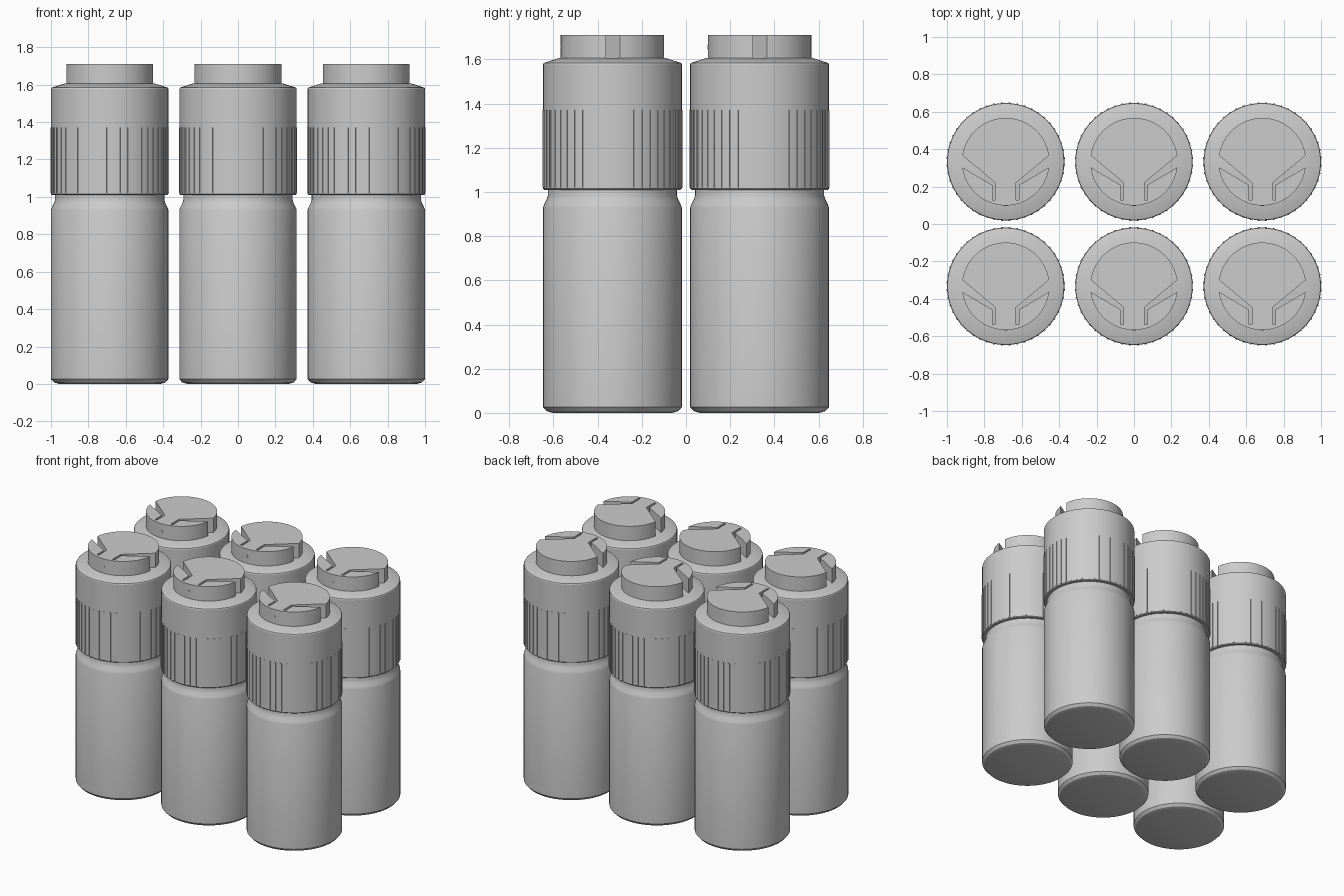
import bpy, bmesh
from math import pi, cos, sin, atan2, radians
from mathutils import Matrix

if "Cube" in bpy.data.objects:
    bpy.data.objects.remove(bpy.data.objects["Cube"])

SIDES = 64
PLACES = [(x, y) for y in (-0.333, 0.333) for x in (-0.686, 0.0, 0.686)]


def place_copies(name, bm):
    """Turn a bmesh into one mesh shared by all six bottles."""
    bmesh.ops.recalc_face_normals(bm, faces=bm.faces)
    mesh = bpy.data.meshes.new(name)
    bm.to_mesh(mesh)
    bm.free()
    for i, (x, y) in enumerate(PLACES):
        ob = bpy.data.objects.new(f"{name}_{i + 1}", mesh)
        ob.location = (x, y, 0)
        bpy.context.collection.objects.link(ob)
        if i == 0:
            bpy.ops.object.select_all(action='DESELECT')
            ob.select_set(True)
            bpy.context.view_layer.objects.active = ob
            bpy.ops.object.shade_smooth_by_angle(angle=radians(25))


def lathe(name, profile):
    """Closed solid of revolution from (radius, z) points, flat end caps."""
    bm = bmesh.new()
    rings = [[bm.verts.new((r * cos(2 * pi * k / SIDES), r * sin(2 * pi * k / SIDES), z))
              for k in range(SIDES)] for r, z in profile]
    for a, b in zip(rings, rings[1:]):
        for k in range(SIDES):
            n = (k + 1) % SIDES
            bm.faces.new((a[k], a[n], b[n], b[k]))
    bm.faces.new(rings[0][::-1])
    bm.faces.new(rings[-1])
    place_copies(name, bm)


# bottle body with chamfered foot and pinched neck
lathe("bottle_body", [(0.27, 0), (0.298, 0.008), (0.314, 0.026), (0.314, 0.93),
                      (0.309, 0.944), (0.297, 0.968), (0.292, 0.985), (0.292, 1.03)])

# screw cap with sloped shoulder
lathe("cap", [(0.309, 1.01), (0.314, 1.015), (0.314, 1.578), (0.311, 1.584),
              (0.242, 1.606)])

# thin vertical grip ribs round the cap
bm = bmesh.new()
for k in range(48):
    m = (Matrix.Rotation(2 * pi * (k + 0.5) / 48, 4, 'Z')
         @ Matrix.Translation((0.311, 0, 1.195))
         @ Matrix.Diagonal((0.012, 0.010, 0.35, 1)))
    bmesh.ops.create_cube(bm, size=1, matrix=m)
place_copies("grip_ribs", bm)

# top knob: round outline with two bent slots that open at the sides
R = 0.234


def arc(a0, a1, n):
    return [(R * cos(a0 + (a1 - a0) * i / n), R * sin(a0 + (a1 - a0) * i / n))
            for i in range(n + 1)]


up, low = atan2(0.034, R), atan2(-0.03, R)
slot = [(-0.056, -0.112), (-0.056, -0.205), (-0.071, -0.205), (-0.071, -0.125)]
outline = (arc(up, pi - up, 36) + slot + arc(pi - low, 2 * pi + low, 32)
           + [(-x, y) for x, y in reversed(slot)])
bm = bmesh.new()
base = bm.faces.new([bm.verts.new((x, y, 1.60)) for x, y in outline])
top = bmesh.ops.extrude_face_region(bm, geom=[base], use_keep_orig=True)
bmesh.ops.translate(bm, vec=(0, 0, 0.11),
                    verts=[v for v in top["geom"] if isinstance(v, bmesh.types.BMVert)])
place_copies("top_knob", bm)

# tiny pin on the front of the knob
bm = bmesh.new()
bmesh.ops.create_cone(bm, cap_ends=True, segments=12, radius1=0.01, radius2=0.01, depth=0.012,
                      matrix=Matrix.Translation((0, -R + 0.004, 1.655))
                      @ Matrix.Rotation(pi / 2, 4, 'X'))
place_copies("front_pin", bm)
